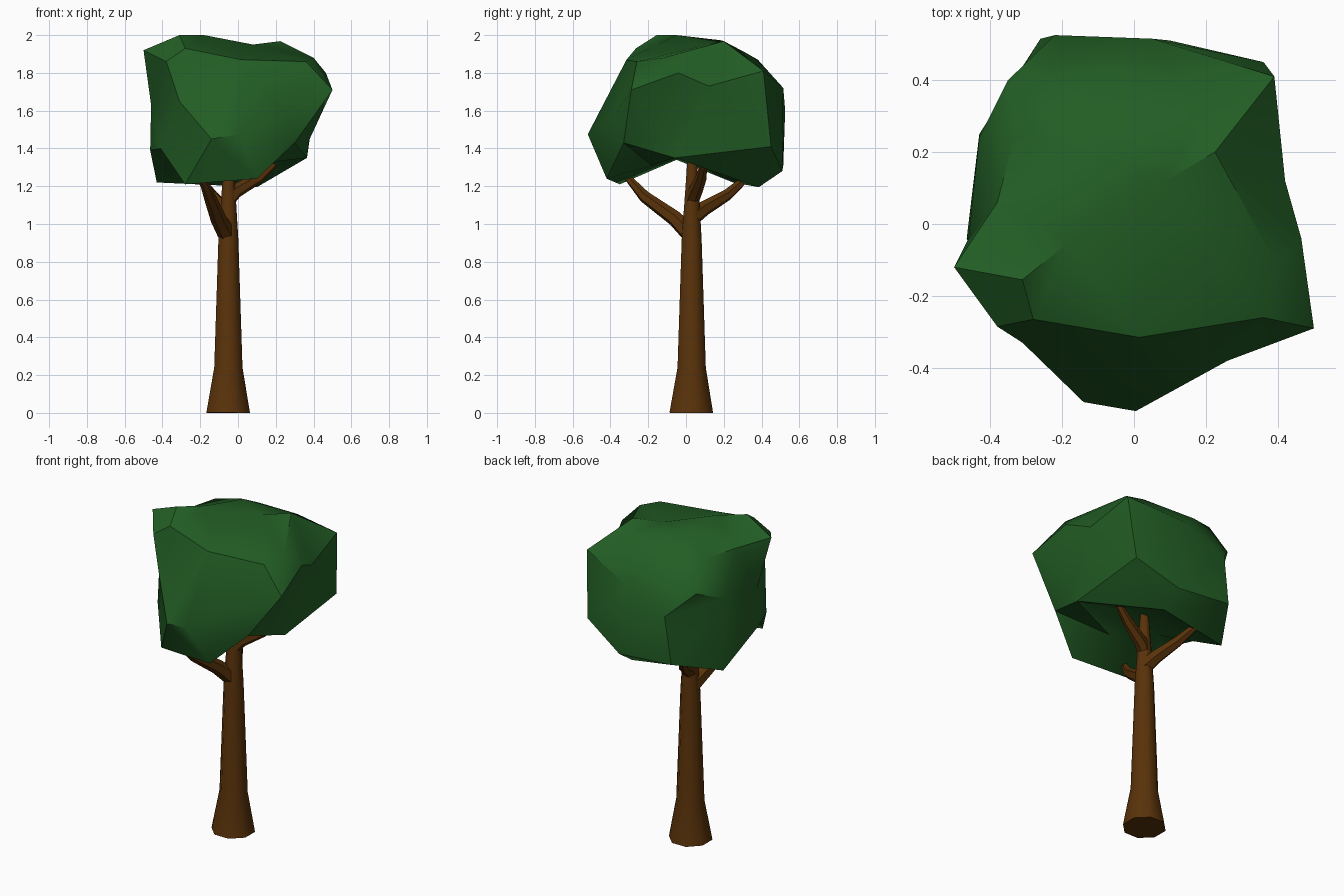
import bpy, bmesh, math
from mathutils import Vector

if "Cube" in bpy.data.objects:
    bpy.data.objects.remove(bpy.data.objects["Cube"])


def material(name, rgb):
    m = bpy.data.materials.new(name)
    m.diffuse_color = (*rgb, 1)
    m.use_nodes = True
    m.node_tree.nodes["Principled BSDF"].inputs["Base Color"].default_value = m.diffuse_color
    return m


BARK = material("bark", (0.10, 0.032, 0.003))
LEAF = material("leaves", (0.016, 0.11, 0.018))


def finish(bm, name, mat, angle):
    bmesh.ops.recalc_face_normals(bm, faces=bm.faces)
    me = bpy.data.meshes.new(name)
    bm.to_mesh(me)
    bm.free()
    ob = bpy.data.objects.new(name, me)
    bpy.context.collection.objects.link(ob)
    me.materials.append(mat)
    bpy.ops.object.select_all(action='DESELECT')
    ob.select_set(True)
    bpy.context.view_layer.objects.active = ob
    bpy.ops.object.shade_smooth_by_angle(angle=math.radians(angle))
    return ob


def limb(name, path, sides):
    """Tapered tube through (x, y, z, radius) stations."""
    bm = bmesh.new()
    pts = [Vector(p[:3]) for p in path]
    rings = []
    for i, p in enumerate(pts):
        d = (pts[min(i + 1, len(pts) - 1)] - pts[max(i - 1, 0)]).normalized()
        u = d.cross(Vector((0, 1, 0)) if abs(d.y) < 0.5 else Vector((1, 0, 0))).normalized()
        if name != "trunk":
            u = d.cross(Vector((0, 0, 1))).normalized()
        v = d.cross(u)
        r = path[i][3]
        angles = [2 * math.pi * (k + 0.5) / sides for k in range(sides)]
        rings.append([bm.verts.new(p + r * (math.cos(a) * u + math.sin(a) * v)) for a in angles])
    for a, b in zip(rings, rings[1:]):
        for k in range(sides):
            n = (k + 1) % sides
            bm.faces.new((a[k], a[n], b[n], b[k]))
    bm.faces.new(rings[0])
    bm.faces.new(rings[-1])
    return finish(bm, name, BARK, 50)


# Trunk and branches
limb("trunk", [(-.052, .028, 0, .125), (-.051, .03, .24, .081), (-.051, .03, .92, .057),
               (-.05, .032, 1.15, .041), (-.05, .033, 1.42, .022)], 8)
limb("front_branch", [(-.06, .02, .95, .05), (-.105, -.06, 1.03, .042),
                      (-.15, -.22, 1.145, .032), (-.2, -.33, 1.27, .016)], 6)
limb("back_branch", [(-.05, .04, 1.04, .046), (-.08, .10, 1.085, .04),
                     (-.14, .22, 1.155, .031), (-.22, .35, 1.27, .016)], 6)
limb("right_branch", [(-.05, .03, 1.13, .04), (-.01, .05, 1.175, .038),
                      (.11, .08, 1.245, .03), (.21, .10, 1.335, .016)], 6)

# Crown: key corners, connected by their hull as seen from the crown centre
CROWN = [
    # top
    (-.50, -.12, 1.92), (-.31, -.155, 2.0), (-.18, -.05, 2.0), (-.28, -.265, 1.93),
    (.015, -.315, 1.87), (.36, -.26, 1.86), (.40, -.12, 1.88), (.08, .115, 1.95),
    (-.10, .19, 1.972), (.225, .20, 1.968), (.19, .31, 1.91), (-.12, .38, 1.87),
    (-.25, .36, 1.87), (-.33, .25, 1.89), (-.38, .06, 1.89),
    # sides
    (.50, -.29, 1.71), (.465, -.04, 1.80), (.42, .12, 1.73), (.39, .41, 1.81),
    (.05, .515, 1.72), (-.22, .525, 1.60), (-.35, .40, 1.73), (-.43, .24, 1.66),
    (-.46, -.04, 1.63), (-.38, -.285, 1.86), (-.31, -.33, 1.65), (-.14, -.495, 1.45),
    (.005, -.52, 1.475), (.26, -.38, 1.57), (.30, -.33, 1.43), (.375, -.10, 1.44),
    # bottom
    (-.28, -.35, 1.21), (.10, -.42, 1.24), (.365, -.06, 1.35), (.36, .45, 1.41),
    (.10, .385, 1.195), (.10, .51, 1.28), (-.26, .515, 1.31), (-.43, .25, 1.22),
    (-.465, -.04, 1.39), (-.22, -.05, 1.34), (0, .02, 1.38), (.03, -.18, 1.31),
    (-.41, -.20, 1.40),
]
CENTRE = Vector((0, 0, 1.6))
bm = bmesh.new()
place = {}
for c in CROWN:
    c = Vector(c)
    v = bm.verts.new((c - CENTRE).normalized())
    place[v] = c
bmesh.ops.convex_hull(bm, input=bm.verts[:])
for v, c in place.items():
    if v.is_valid:
        v.co = c
finish(bm, "crown", LEAF, 40)
